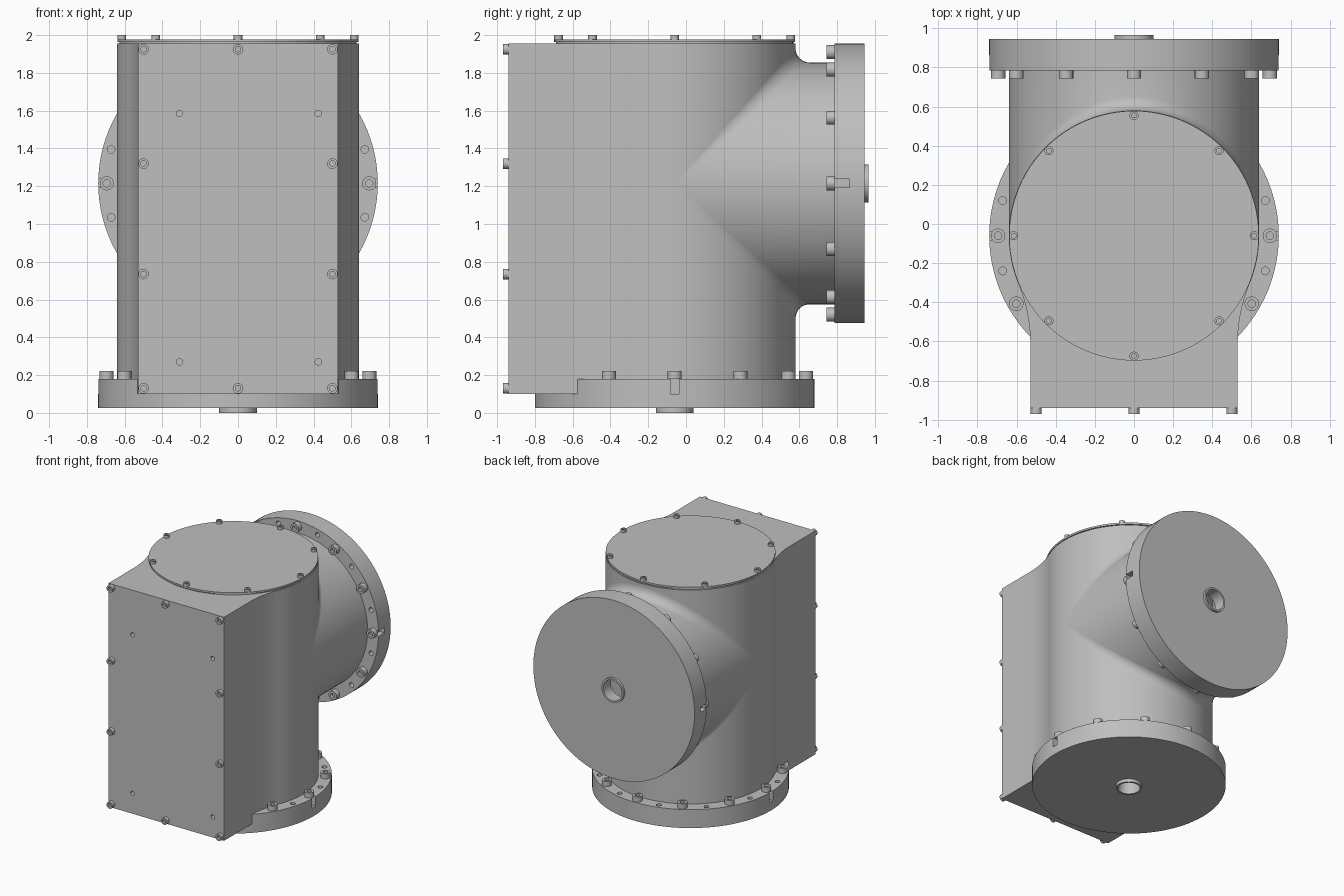
import bpy, bmesh, math
from math import sin, cos, pi, radians
from mathutils import Matrix, Vector

old = bpy.data.objects.get("Cube")
if old:
    bpy.data.objects.remove(old)

grey = bpy.data.materials.new("machined_grey")
grey.use_nodes = True
colour = (0.52, 0.52, 0.52, 1)
grey.diffuse_color = colour
grey.node_tree.nodes["Principled BSDF"].inputs["Base Color"].default_value = colour

R = 0.64          # radius of body and branch
CY = -0.06        # body axis in y
CZ = 1.215        # branch axis in z
T = Matrix.Translation


def rot(deg):
    return Matrix.Rotation(radians(deg), 4, 'X')


def lathe(bm, profile, matrix, n=96):
    """Spin (radius, height) points about the local z axis."""
    fresh = []
    rows = []
    for r, h in profile:
        rows.append([bm.verts.new(matrix @ Vector((r * cos(2 * pi * i / n), r * sin(2 * pi * i / n), h)))
                     for i in range(n)])
        fresh += rows[-1]
    for a, b in zip(rows, rows[1:]):
        for i in range(n):
            j = (i + 1) % n
            bm.faces.new((a[i], a[j], b[j], b[i]))
    bmesh.ops.remove_doubles(bm, verts=fresh, dist=1e-5)


def rod(bm, r, z0, z1, matrix, n=24):
    lathe(bm, [(0, z0), (r, z0), (r, z1), (0, z1)], matrix, n)


def ring(bm, ri, ro, z0, z1, matrix, n=96):
    lathe(bm, [(ri, z0), (ro, z0), (ro, z1), (ri, z1), (ri, z0)], matrix, n)


def bolt(bm, r, h, matrix):
    """Socket head screw pointing along local z."""
    s = r * 0.52
    lathe(bm, [(0, 0), (r, 0), (r, h), (s, h), (s, h * 0.4), (0, h * 0.4)], matrix, 20)


def finish(name, bm, cutter=None):
    bmesh.ops.recalc_face_normals(bm, faces=bm.faces)
    mesh = bpy.data.meshes.new(name)
    bm.to_mesh(mesh)
    bm.free()
    obj = bpy.data.objects.new(name, mesh)
    bpy.context.collection.objects.link(obj)
    mesh.materials.append(grey)
    bpy.ops.object.select_all(action='DESELECT')
    obj.select_set(True)
    bpy.context.view_layer.objects.active = obj
    if cutter:
        cutter.hide_render = True
        mod = obj.modifiers.new("cut", 'BOOLEAN')
        mod.operation = 'DIFFERENCE'
        mod.solver = 'EXACT'
        mod.object = cutter
        bpy.ops.object.modifier_apply(modifier=mod.name)
        bpy.data.objects.remove(cutter)
    bpy.ops.object.shade_smooth_by_angle(angle=radians(30))
    return obj


# Body: round housing blended into a square front box, as one extruded outline
W, FRONT, BLEND_Y = 0.53, -0.94, -0.61
dy = BLEND_Y - CY
blend_r = (W * W + dy * dy - R * R) / (2 * (R - W))
meet = math.atan2(dy, W + blend_r)
half = [(W, FRONT)]
for i in range(13):
    a = pi + (meet * i / 12)
    half.append((W + blend_r - blend_r * cos(a - pi), BLEND_Y - blend_r * sin(a - pi)))
for i in range(1, 49):
    a = meet + (pi / 2 - meet) * i / 48
    half.append((R * cos(a), CY + R * sin(a)))
outline = half + [(-x, y) for x, y in reversed(half[:-1])]
bm = bmesh.new()
base = bm.faces.new([bm.verts.new((x, y, 0.1)) for x, y in outline])
top = bmesh.ops.extrude_face_region(bm, geom=[base])
bmesh.ops.translate(bm, vec=(0, 0, 1.855), verts=[v for v in top["geom"] if isinstance(v, bmesh.types.BMVert)])

cut = bmesh.new()
rod(cut, 0.085, -0.1, 0.45, T((0, CY, 0)), 48)
for x in (-0.31, 0.425):
    for z in (0.27, 1.585):
        rod(cut, 0.017, -0.05, 0.06, T((x, FRONT, z)) @ rot(-90))
finish("body", bm, finish("body_cutter", cut))

# Branch pipe with a fillet that fades out at the sides
bm = bmesh.new()
N, STEPS, FILLET = 128, 8, 0.075
rows = []
for i in range(N):
    t = 2 * pi * i / N
    x, z, s = R * cos(t), R * sin(t), abs(sin(t))
    d = FILLET * s
    up = 1 if z >= 0 else -1
    row = []
    for k in range(STEPS + 1):
        a = pi / 2 * k / STEPS
        row.append((x, CY + R * s + d * (1 - cos(a)), CZ + z + up * d * (1 - sin(a))))
    row.append((x, 0.80, CZ + z))
    rows.append([bm.verts.new(p) for p in row])
for a, b in zip(rows, rows[1:] + rows[:1]):
    for k in range(STEPS + 1):
        bm.faces.new((a[k], b[k], b[k + 1], a[k + 1]))
bmesh.ops.remove_doubles(bm, verts=bm.verts, dist=1e-5)
finish("branch_pipe", bm)


# Flanged ends: drilled flange, cover plate with port, ring of bolts
def flanged_end(name, matrix, plate_end, skip=()):
    flange, cut = bmesh.new(), bmesh.new()
    ring(flange, 0.6, 0.74, 0, 0.08, matrix)
    for k in range(12):
        a = radians(15 + 30 * k)
        rod(cut, 0.02, -0.02, 0.1, matrix @ T((0.695 * cos(a), 0.695 * sin(a), 0)), 16)
    for side in (-1, 1):
        slot = matrix @ T((side * 0.725, 0, 0.04)) @ Matrix.Diagonal((0.06, 0.045, 0.12, 1))
        bmesh.ops.create_cube(cut, size=1, matrix=slot)
    finish(name + "_flange", flange, finish(name + "_cutter", cut))

    plate = bmesh.new()
    ring(plate, 0.085, 0.74, 0.08, plate_end, matrix)
    finish(name + "_cover_plate", plate)

    port = bmesh.new()
    ring(port, 0.085, 0.1, 0.1, 0.18, matrix, 48)
    finish(name + "_port", port)

    bolts = bmesh.new()
    for k in range(12):
        if k not in skip:
            a = radians(30 * k)
            bolt(bolts, 0.037, 0.042, matrix @ T((0.695 * cos(a), 0.695 * sin(a), 0)) @ rot(180))
    finish(name + "_bolts", bolts)


flanged_end("bottom", T((0, CY, 0.18)) @ rot(180), 0.153, skip=(2, 3, 4))
flanged_end("branch", T((0, 0.785, CZ)) @ rot(-90), 0.16)

# Round lid with a fine seam below it, and its screws
bm = bmesh.new()
rod(bm, 0.628, 1.95, 1.965, T((0, CY, 0)), 96)
finish("lid_seam", bm)
bm = bmesh.new()
rod(bm, 0.638, 1.963, 1.978, T((0, CY, 0)), 96)
finish("lid", bm)
bm = bmesh.new()
for k in range(8):
    a = pi / 4 * k
    bolt(bm, 0.023, 0.022, T((0.615 * cos(a), CY + 0.615 * sin(a), 1.978)))
finish("lid_screws", bm)

# Front cover screws
bm = bmesh.new()
places = [(x, z) for x in (-0.5, 0.5) for z in (0.13, 0.735, 1.32, 1.925)]
for x, z in places + [(0, 0.13), (0, 1.925)]:
    bolt(bm, 0.028, 0.03, T((x, FRONT, z)) @ rot(90))
finish("front_screws", bm)
